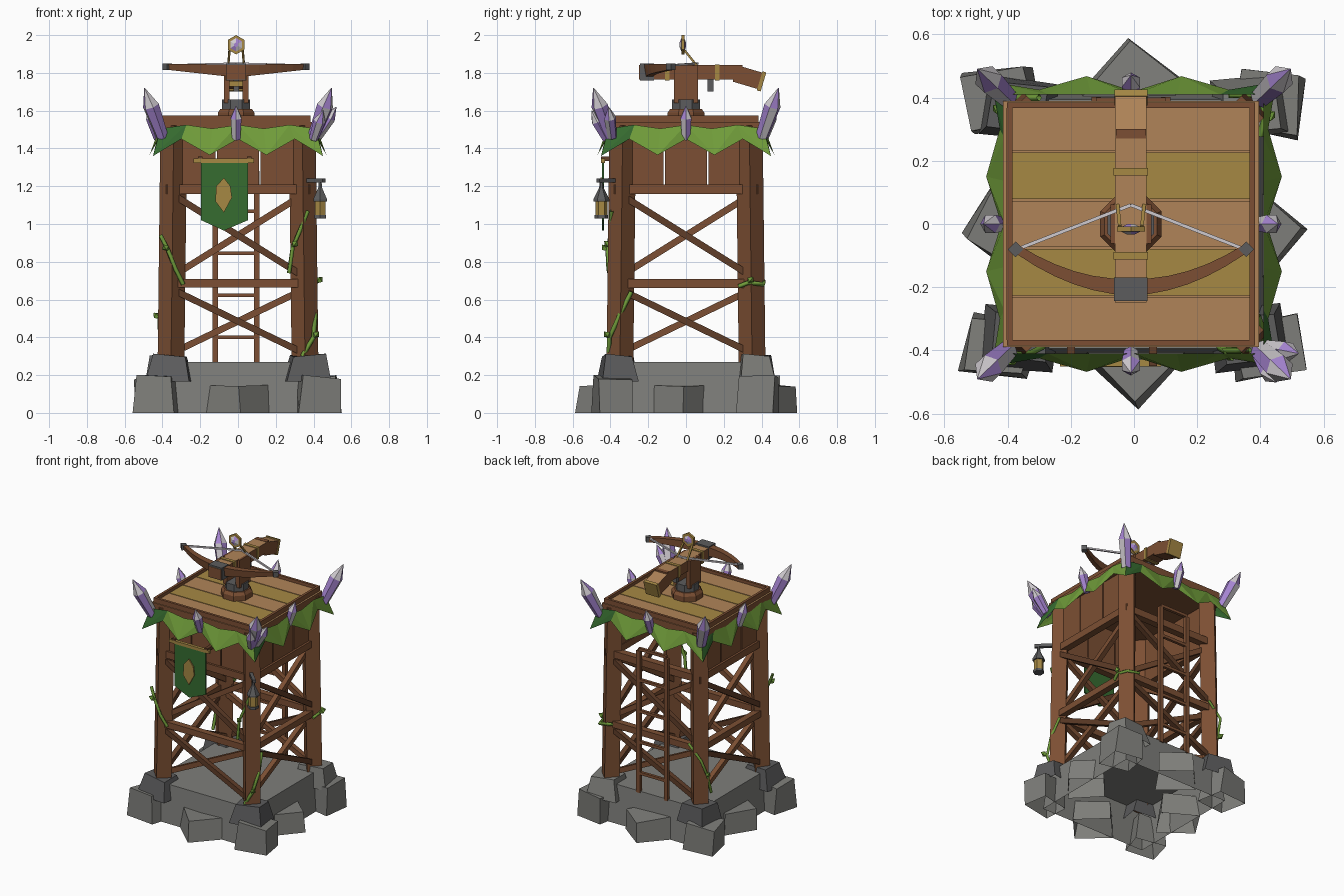
import bpy, bmesh, random
from math import sin, cos, pi, radians
from mathutils import Vector, Matrix

random.seed(4)
if "Cube" in bpy.data.objects:
    bpy.data.objects.remove(bpy.data.objects["Cube"])


def material(name, *rgb):
    """Flat material from 0-255 display colour."""
    lin = [((c / 255 + 0.055) / 1.055) ** 2.4 for c in rgb] + [1]
    m = bpy.data.materials.new(name)
    m.use_nodes = True
    m.diffuse_color = lin
    m.node_tree.nodes["Principled BSDF"].inputs["Base Color"].default_value = lin
    return m


WOOD = material("brown_wood", 124, 79, 51)
DARK = material("dark_wood", 96, 61, 40)
PLANK = material("tan_plank", 176, 132, 88)
OCHRE = material("ochre_gold", 166, 136, 68)
STONE = material("grey_stone", 126, 126, 122)
METAL = material("dark_grey", 92, 92, 93)
LEAF = material("leaf_green", 112, 156, 58)
CLOTH = material("deep_green", 54, 108, 48)
PURPLE = material("purple_crystal", 165, 132, 208)
PALE = material("pale_crystal", 208, 203, 208)


def finish(name, bm, *mats):
    bmesh.ops.recalc_face_normals(bm, faces=bm.faces)
    me = bpy.data.meshes.new(name)
    bm.to_mesh(me)
    bm.free()
    for m in mats:
        me.materials.append(m)
    ob = bpy.data.objects.new(name, me)
    bpy.context.collection.objects.link(ob)
    return ob


def paint_top(bm):
    """Second material on faces that look up."""
    bm.normal_update()
    for f in bm.faces:
        f.material_index = int(f.normal.z > .7)


def box(name, c, size, *mats, turn=0):
    bm = bmesh.new()
    bmesh.ops.create_cube(bm, size=1)
    bm.transform(Matrix.Translation(c) @ Matrix.Rotation(radians(turn), 4, "Z") @ Matrix.Diagonal((*size, 1)))
    if len(mats) > 1:
        paint_top(bm)
    return finish(name, bm, *mats)


def stone(name, c, size, mat, turn=0, taper=.9, jitter=0):
    """Rough tapered block, open underneath."""
    bm = bmesh.new()
    bmesh.ops.create_cube(bm, size=1)
    bm.normal_update()
    bmesh.ops.delete(bm, geom=[f for f in bm.faces if f.normal.z < -.9], context="FACES_ONLY")
    for v in bm.verts:
        up = v.co.z > 0
        k = taper if up else 1
        shake = [random.uniform(-jitter, jitter) for _ in range(3)]
        v.co = Vector((v.co.x * size[0] * k + shake[0], v.co.y * size[1] * k + shake[1],
                       v.co.z * size[2] + shake[2] * up))
    bm.transform(Matrix.Translation(c) @ Matrix.Rotation(radians(turn), 4, "Z"))
    return finish(name, bm, mat)


def aim(a, b):
    """Matrix placing local z along a to b."""
    d = Vector(b) - Vector(a)
    return Matrix.Translation(a) @ d.to_track_quat("Z", "Y").to_matrix().to_4x4(), d.length


def beam(name, a, b, w, h, *mats):
    m, length = aim(a, b)
    bm = bmesh.new()
    bmesh.ops.create_cube(bm, size=1)
    bm.transform(m @ Matrix.Translation((0, 0, length / 2)) @ Matrix.Diagonal((w, h, length, 1)))
    if len(mats) > 1:
        paint_top(bm)
    return finish(name, bm, *mats)


def lathe(name, a, b, profile, sides, *mats):
    """Faceted solid around a to b; profile is (radius, fraction along)."""
    m, length = aim(a, b)
    bm = bmesh.new()
    rings = [[bm.verts.new((r * cos((i + .5) * 2 * pi / sides), r * sin((i + .5) * 2 * pi / sides), t * length))
              for i in range(sides)] for r, t in profile]
    for j in range(len(rings) - 1):
        for i in range(sides):
            k = (i + 1) % sides
            f = bm.faces.new((rings[j][i], rings[j][k], rings[j + 1][k], rings[j + 1][i]))
            f.material_index = int(len(mats) > 1 and (i % 3 == 0) != (j == len(rings) - 2))
    bm.faces.new(rings[0])
    bm.faces.new(rings[-1])
    bm.transform(m)
    return finish(name, bm, *mats)


def crystal(name, a, b, r):
    return lathe(name, a, b, [(r * .75, 0), (r, .64), (.002, 1)], 6, PURPLE, PALE)


def plate(name, outline, y, thick, mat):
    """Upright plate from (x, z) outline."""
    bm = bmesh.new()
    f = bm.faces.new([bm.verts.new((x, y, z)) for x, z in outline])
    out = bmesh.ops.extrude_face_region(bm, geom=[f])["geom"]
    bmesh.ops.translate(bm, vec=(0, thick, 0), verts=[g for g in out if isinstance(g, bmesh.types.BMVert)])
    return finish(name, bm, mat)


CORNERS = [(sx, sy) for sx in (-1, 1) for sy in (-1, 1)]

# Stone base and timber posts
stone("stone_platform", (0, 0, .135), (.84, .84, .27), STONE, taper=.94)
for i, (x, y) in enumerate([(0, -.41), (.38, -.03), (0, .42), (-.38, 0)]):
    stone("edge_rock", (x, y, .075), (.25, .25, .15), STONE, 45 + 4 * i, .88, .012)
for sx, sy in CORNERS:
    stone("corner_rock", (.425 * sx, .39 * sy, .095), (.22, .19, .19), STONE, -10 * sx * sy, .87, .015)
    stone("foot_rock", (.365 * sx, .365 * sy, .235), (.23, .19, .14), STONE if sx + sy == 2 else METAL,
          7 * sx, .74, .01)
    beam("corner_post", (.355 * sx, .35 * sy, .25), (.34 * sx, .335 * sy, 1.52), .1, .1, WOOD)

# Cross braces, rails and upright wall boards on each side
for side in range(4):
    rot = Matrix.Rotation(side * pi / 2, 4, "Z")

    def at(x, y, z):
        return rot @ Vector((x, y, z))

    for z0, z1 in ((.33, .64), (.74, 1.14)):
        beam("brace", at(-.32, -.33, z0), at(.32, -.33, z1), .035, .035, WOOD)
        beam("brace", at(.32, -.36, z0), at(-.32, -.36, z1), .035, .035, DARK)
    beam("middle_rail", at(-.34, -.36, .685), at(.34, -.36, .685), .045, .045, WOOD)
    beam("upper_rail", at(-.38, -.35, 1.185), at(.38, -.35, 1.185), .05, .05, WOOD)
    if side != 2:
        for x in (-.232, 0, .232):
            box("wall_board", at(x, -.345, 1.355), (.224, .03, .3), WOOD, turn=side * 90)

# Ladder at the back
for x in (-.12, .1):
    beam("ladder_rail", (x, .39, .26), (x, .39, 1.28), .03, .025, WOOD)
for i in range(5):
    z = .4 + i * .2225
    beam("ladder_rung", (-.12, .39, z), (.1, .39, z), .02, .02, WOOD)

# Deck frame, planks and raised rim
box("deck_frame", (-.01, 0, 1.513), (.81, .78, .055), WOOD, PLANK)
for i in range(5):
    box("deck_plank", (-.01, (i - 2) * .153, 1.535), (.76, .147, .035), OCHRE if i % 2 else PLANK)
for s in (-1, 1):
    box("deck_rim", (-.01, .376 * s, 1.55), (.785, .018, .05), WOOD)
    box("deck_rim", (-.01 + .384 * s, 0, 1.55), (.018, .735, .05), WOOD)

# Leaf skirt: hanging points, darker at the corners
bm = bmesh.new()
for side in range(4):
    rot = Matrix.Rotation(side * pi / 2, 4, "Z")
    low = [(-.45, .45, 1.36), (-.3, .425, 1.45), (-.15, .468, 1.365), (0, .42, 1.45),
           (.15, .468, 1.365), (.3, .425, 1.45), (.45, .45, 1.36)]
    top = [(x * .91, .41, 1.525 if i % 2 else 1.505) for i, (x, y, z) in enumerate(low)]
    lv, tv = [[bm.verts.new(rot @ Vector((x, -y, z))) for x, y, z in row] for row in (low, top)]
    for i in range(6):
        a, b = (i, i + 1) if i % 2 else (i + 1, i)
        for tri in ((tv[a], lv[b], lv[a]), (tv[b], lv[b], tv[a])):
            bm.faces.new(tri).material_index = int(i == 0)
bmesh.ops.remove_doubles(bm, verts=bm.verts, dist=.002)
finish("leaf_skirt", bm, LEAF, CLOTH)

# Crystals round the deck
for sx, sy in CORNERS:
    crystal("corner_crystal", (.4 * sx, .4 * sy, 1.46), (.495 * sx, .49 * sy, 1.72), .045)
crystal("small_corner_crystal", (.42, -.39, 1.46), (.52, -.41, 1.62), .033)
crystal("small_corner_crystal", (.4, -.42, 1.45), (.45, -.5, 1.6), .033)
for x, y in ((0, -1), (1, 0), (0, 1), (-1, 0)):
    crystal("side_crystal", (.41 * x - .01, .41 * y, 1.45), (.465 * x - .01, .47 * y, 1.625), .033)

# Banner
beam("banner_rod", (-.235, -.44, 1.335), (.085, -.44, 1.335), .022, .022, OCHRE)
for x in (-.2, .06):
    beam("banner_bracket", (x, -.34, 1.345), (x, -.45, 1.345), .025, .025, DARK)
plate("banner_cloth", [(-.195, 1.33), (.052, 1.33), (.052, 1.02), (-.075, .965), (-.195, 1.02)], -.445, .012, CLOTH)
plate("banner_emblem", [(-.075, 1.245), (-.04, 1.2), (-.032, 1.14), (-.075, 1.06), (-.12, 1.12), (-.115, 1.2)],
      -.453, .008, OCHRE)

# Lantern on its bracket
beam("lantern_arm", (.35, -.36, 1.23), (.455, -.465, 1.23), .022, .022, METAL)
lx, ly = .435, -.448
lathe("lantern_roof", (lx, ly, 1.12), (lx, ly, 1.23), [(.042, 0), (.042, .1), (.012, .65), (.008, 1)], 6, METAL)
lathe("lantern_glass", (lx, ly, 1.045), (lx, ly, 1.125), [(.032, 0), (.032, 1)], 6, OCHRE)
lathe("lantern_foot", (lx, ly, 1.03), (lx, ly, 1.048), [(.036, 0), (.036, 1)], 6, METAL)

# Crossbow mount
X = -.01
lathe("turret_base", (X, 0, 1.54), (X, 0, 1.61), [(.105, 0), (.105, .7), (.09, 1)], 8, WOOD)
lathe("turret_collar", (X, 0, 1.61), (X, 0, 1.66), [(.08, 0), (.08, 1)], 8, METAL)
for s in (-1, 1):
    box("yoke_arm", (X + .05 * s, 0, 1.74), (.03, .125, .2), WOOD)
box("yoke_pin", (X, 0, 1.742), (.08, .03, .03), OCHRE)

# Crossbow stock
box("stock", (X, .012, 1.803), (.1, .52, .075), WOOD, PLANK)
beam("stock_tail", (X, .26, 1.797), (X, .395, 1.757), .1, .09, WOOD, PLANK)
beam("stock_butt", (X, .39, 1.758), (X, .41, 1.752), .104, .105, OCHRE)
box("stock_head", (X, -.207, 1.806), (.106, .075, .09), METAL)
for y in (-.1, .165):
    box("stock_band", (X, y, 1.803), (.11, .024, .085), OCHRE)
box("cheek_block", (X, .285, 1.825), (.095, .03, .035), WOOD)
box("trigger", (X, .13, 1.735), (.03, .03, .065), METAL)

# Bow limb: a tapered arc swept through the stock head
bm = bmesh.new()
rings = []
N = 12
for i in range(N + 1):
    t = i / N * 2 - 1
    y, w, h = -.2 + .12 * t * t, .026 - .01 * abs(t), .034 - .018 * abs(t)
    z = 1.81 + .022 * abs(t)
    rings.append([bm.verts.new((X + .36 * t, y + a * w, z + b * h))
                  for a, b in ((-.6, -1), (1, -1), (1, 1), (-1, 1))])
for r, q in zip(rings, rings[1:]):
    for i in range(4):
        bm.faces.new((r[i], r[(i + 1) % 4], q[(i + 1) % 4], q[i]))
bm.faces.new(rings[0])
bm.faces.new(rings[-1])
finish("bow_limb", bm, WOOD)
for s in (-1, 1):
    box("bow_tip", (X + .365 * s, -.08, 1.832), (.035, .035, .035), METAL, turn=45)
    beam("bow_string", (X + .36 * s, -.08, 1.84), (X, .06, 1.85), .011, .011, PALE)

# Crystal sight
for s in (-1, 1):
    beam("sight_leg", (X + .042 * s, .06, 1.835), (X + .035 * s, -.008, 1.92), .011, .011, OCHRE)
lathe("sight_frame", (X, -.008, 1.949), (X, -.024, 1.949), [(.051, 0), (.051, 1)], 6, OCHRE)
lathe("sight_crystal", (X, 0, 1.949), (X, -.034, 1.949), [(.012, 0), (.044, .4), (.044, .6), (.012, 1)], 6, PURPLE, PALE)


# Vines, each with one leaf
def vine(points):
    cu = bpy.data.curves.new("vine", "CURVE")
    cu.dimensions = "3D"
    cu.bevel_depth = .012
    cu.bevel_resolution = 0
    sp = cu.splines.new("POLY")
    sp.points.add(len(points) - 1)
    for p, co in zip(sp.points, points):
        p.co = (*co, 1)
    cu.materials.append(LEAF)
    bpy.context.collection.objects.link(bpy.data.objects.new("vine", cu))
    base = Vector(points[1])
    tip = base + Vector((base.x, base.y, 0)).normalized() * .04 + Vector((0, 0, .03))
    lathe("vine_leaf", base, tip, [(.006, 0), (.02, .5), (.001, 1)], 4, LEAF)


vine([(-.41, -.4, .94), (-.37, -.415, .86), (-.33, -.41, .76), (-.29, -.39, .68)])
vine([(.34, -.41, .3), (.4, -.405, .4), (.41, -.35, .52), (.39, -.29, .64)])
vine([(.27, -.39, .74), (.29, -.4, .88), (.33, -.4, .97), (.37, -.395, 1.07)])
vine([(.4, .28, .67), (.415, .33, .69), (.4, .41, .68), (.3, .41, .7)])
vine([(-.41, .3, .36), (-.415, .35, .5), (-.4, .4, .62), (-.3, .4, .72)])
